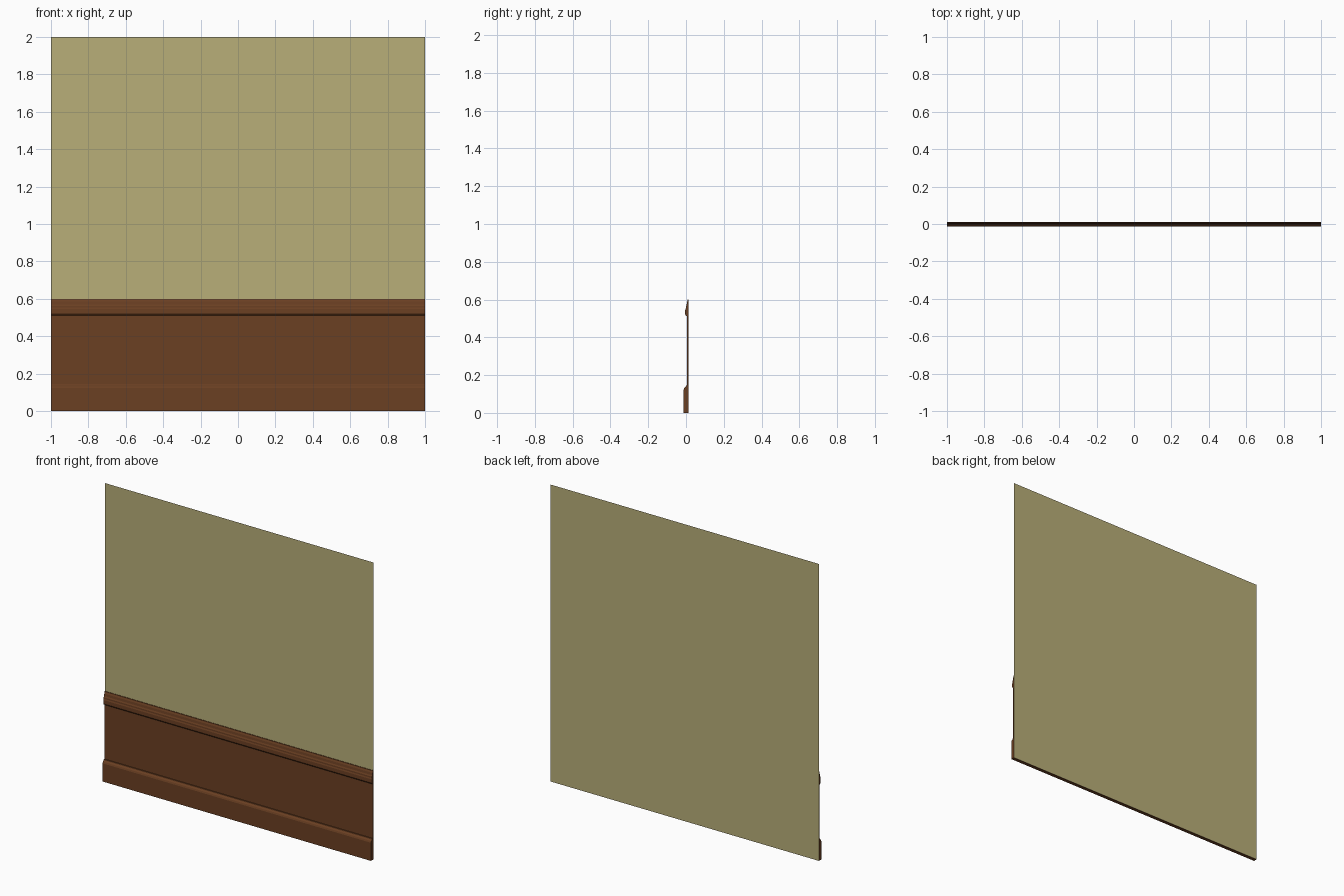
import bpy, bmesh

if "Cube" in bpy.data.objects:
    bpy.data.objects.remove(bpy.data.objects["Cube"])

BACK = 0.012      # wall plane
PANEL = 0.006     # front of the wood panelling


def material(name, rgb):
    m = bpy.data.materials.new(name)
    m.diffuse_color = (*rgb, 1)
    m.use_nodes = True
    m.node_tree.nodes["Principled BSDF"].inputs["Base Color"].default_value = m.diffuse_color
    return m


paint = material("olive_paint", (0.485, 0.425, 0.19))
wood = material("brown_wood", (0.145, 0.05, 0.016))


def finish(name, bm, mat):
    mesh = bpy.data.meshes.new(name)
    bm.to_mesh(mesh)
    bm.free()
    mesh.materials.append(mat)
    ob = bpy.data.objects.new(name, mesh)
    bpy.context.collection.objects.link(ob)
    return ob


def moulding(name, profile):
    """Extrude a (y, z) profile along the full width."""
    bm = bmesh.new()
    face = bm.faces.new([bm.verts.new((-1, y, z)) for y, z in profile])
    ext = bmesh.ops.extrude_face_region(bm, geom=[face], use_keep_orig=True)
    verts = [v for v in ext["geom"] if isinstance(v, bmesh.types.BMVert)]
    bmesh.ops.translate(bm, verts=verts, vec=(2, 0, 0))
    bmesh.ops.recalc_face_normals(bm, faces=bm.faces)
    return finish(name, bm, mat=wood)


# Painted wall: a single sheet
bm = bmesh.new()
bm.faces.new([bm.verts.new((x, BACK + 0.001, z))
              for x, z in ((-1, 0), (1, 0), (1, 2), (-1, 2))])
finish("wall", bm, paint)

# Baseboard with a sloped top
moulding("baseboard", [(BACK, 0), (-0.013, 0), (-0.013, 0.122), (-0.009, 0.132),
                       (-0.002, 0.138), (0, 0.145), (BACK, 0.145)])

# Stepped chair rail
moulding("chair_rail", [(BACK, 0.512), (0.002, 0.512), (-0.004, 0.52), (-0.004, 0.545),
                        (-0.001, 0.553), (-0.001, 0.562), (0.003, 0.57),
                        (0.005, 0.585), (0.009, 0.594), (0.009, 0.6), (BACK, 0.6)])

# Panelling: a board with four bevelled recesses
bm = bmesh.new()
xs = [-1]
for c in (-0.75, -0.25, 0.25, 0.75):
    xs += [c - 0.195, c + 0.195]
xs.append(1)
zs = [0.14, 0.18, 0.48, 0.52]
grid = [[bm.verts.new((x, PANEL, z)) for x in xs] for z in zs]
recesses = []
for j in range(3):
    for i in range(len(xs) - 1):
        f = bm.faces.new((grid[j][i], grid[j][i + 1],
                          grid[j + 1][i + 1], grid[j + 1][i]))
        if j == 1 and i % 2 == 1:
            recesses.append(f)
bmesh.ops.inset_individual(bm, faces=recesses, thickness=0.016, depth=-0.003)
# Thickness back to the wall
rim = [e for e in bm.edges if e.is_boundary]
ext = bmesh.ops.extrude_edge_only(bm, edges=rim)
for v in ext["geom"]:
    if isinstance(v, bmesh.types.BMVert):
        v.co.y = BACK
bmesh.ops.recalc_face_normals(bm, faces=bm.faces)
finish("panelling", bm, wood)
